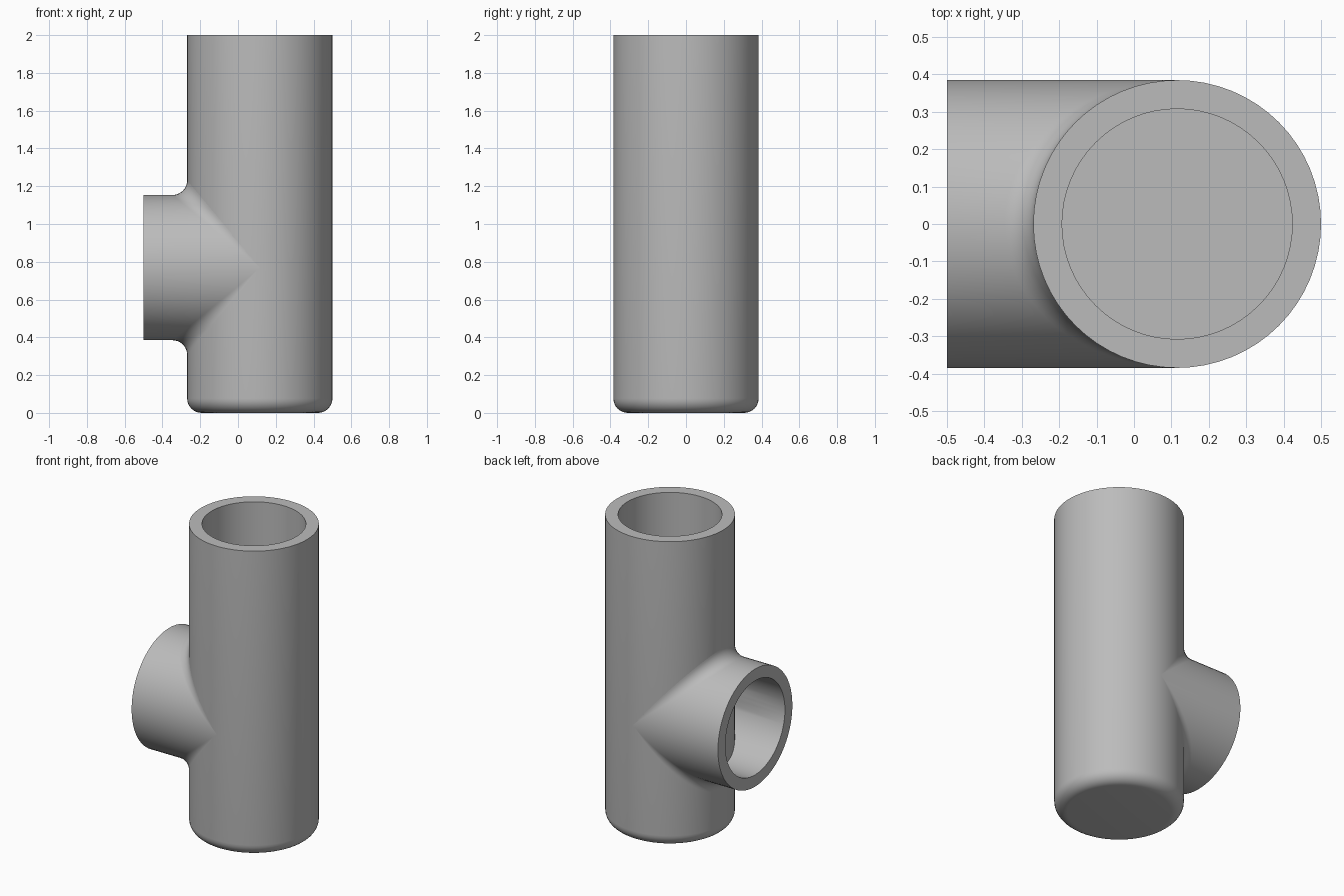
import bpy, bmesh
from math import sin, cos, pi, radians, sqrt
from mathutils import Vector

if "Cube" in bpy.data.objects:
    bpy.data.objects.remove(bpy.data.objects["Cube"], do_unlink=True)

U = 1 / 13             # wall thickness, also the fillet radius
R, BORE = 5 * U, 4 * U
AXIS_X = 0.5 - R       # upright pipe axis
AXIS_Z = 10 * U        # branch axis height
SEG, STEPS = 64, 8
ANGLES = [2 * pi * i / SEG for i in range(SEG)]

grey = bpy.data.materials.new("plain grey")
grey.use_nodes = True
colour = (0.5, 0.5, 0.5, 1)
grey.diffuse_color = colour
grey.node_tree.nodes["Principled BSDF"].inputs["Base Color"].default_value = colour


def loft(name, rings, closed):
    """Skin a list of rings; join the ends, or cap them."""
    bm = bmesh.new()
    loops = [[bm.verts.new(p) for p in ring] for ring in rings]
    pairs = list(zip(loops, loops[1:]))
    if closed:
        pairs.append((loops[-1], loops[0]))
    else:
        bm.faces.new(loops[0])
        bm.faces.new(loops[-1])
    for a, b in pairs:
        for i in range(SEG):
            j = (i + 1) % SEG
            bm.faces.new((a[i], a[j], b[j], b[i]))
    bmesh.ops.remove_doubles(bm, verts=bm.verts, dist=1e-5)
    bmesh.ops.recalc_face_normals(bm, faces=bm.faces)
    mesh = bpy.data.meshes.new(name)
    bm.to_mesh(mesh)
    bm.free()
    mesh.materials.append(grey)
    ob = bpy.data.objects.new(name, mesh)
    bpy.context.collection.objects.link(ob)
    bpy.ops.object.select_all(action='DESELECT')
    ob.select_set(True)
    bpy.context.view_layer.objects.active = ob
    bpy.ops.object.shade_smooth_by_angle(angle=radians(30))


# Upright cup: inner floor, bore, rim, outer wall, rounded foot
profile = [(BORE, U), (BORE, 2), (R, 2)]
for k in range(STEPS + 1):
    a = k / STEPS * pi / 2
    profile.append((R - U + U * cos(a), U - U * sin(a)))
loft("upright_pipe",
     [[(AXIS_X - r * cos(t), r * sin(t), z) for t in ANGLES] for r, z in profile],
     closed=False)


# Side branch: rolling-ball fillet off the upright, then tube and bore
def fillet_point(t, f):
    c, s = cos(t), sin(t)
    ball = Vector((AXIS_X - (R + U) * abs(c), (R + U) * s, AXIS_Z + (R + U) * c))
    to_upright = Vector((abs(c), -s, 0))
    to_branch = Vector((0, -s, -c))
    return ball + U * to_upright.lerp(to_branch, f).normalized()


def bore_end(t):
    y = BORE * sin(t)
    return (AXIS_X - sqrt(R * R - y * y) + 0.01, y, AXIS_Z + BORE * cos(t))


rings = [[fillet_point(t, k / STEPS) for t in ANGLES] for k in range(STEPS + 1)]
for r in (R, BORE):
    rings.append([(-0.5, r * sin(t), AXIS_Z + r * cos(t)) for t in ANGLES])
rings.append([bore_end(t) for t in ANGLES])
loft("side_branch", rings, closed=True)
